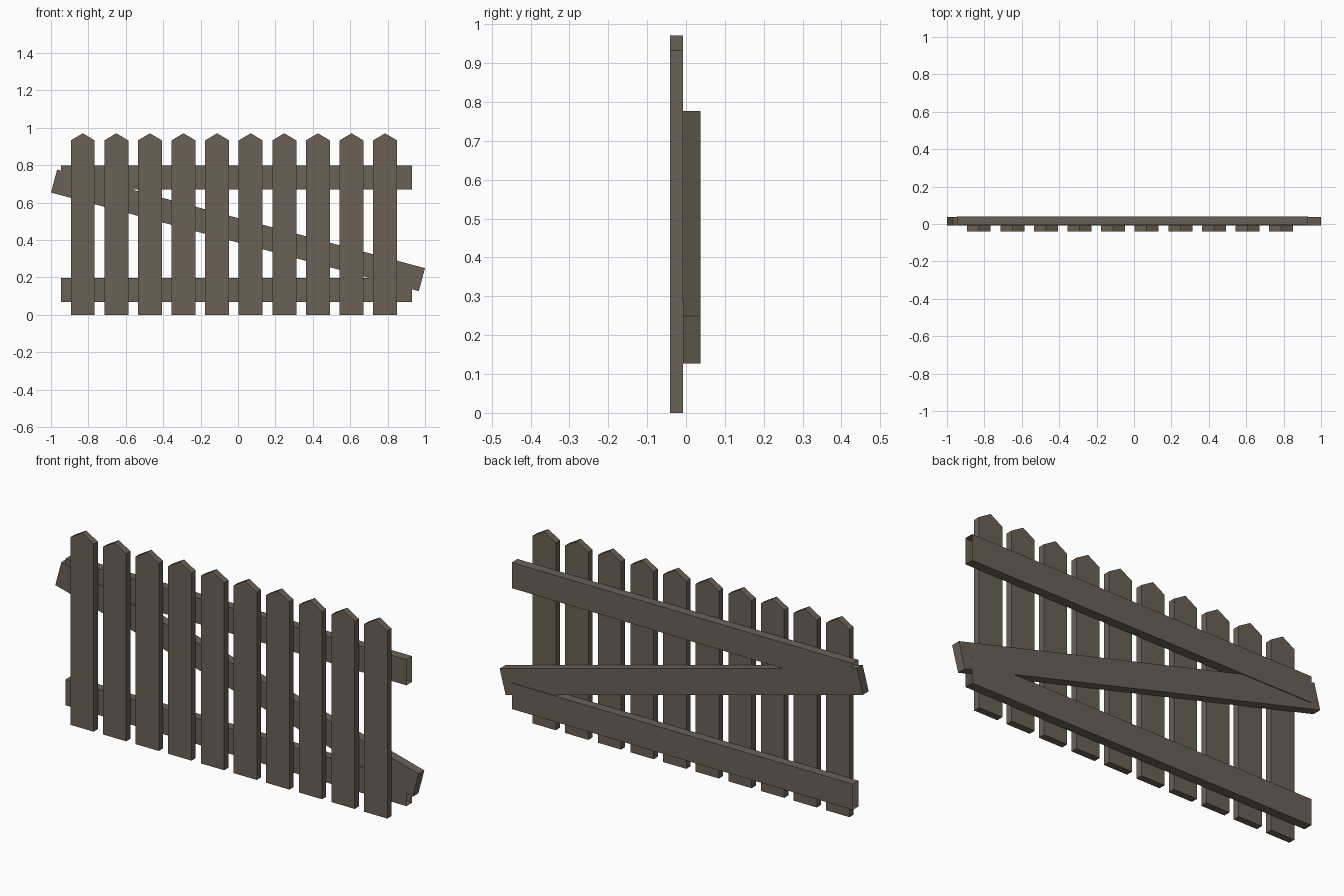
import bpy, bmesh, math
from mathutils import Matrix

if "Cube" in bpy.data.objects:
    bpy.data.objects.remove(bpy.data.objects["Cube"])

wood = bpy.data.materials.new("weathered_wood")
wood.diffuse_color = (0.147, 0.12, 0.09, 1)
wood.use_nodes = True
wood.node_tree.nodes["Principled BSDF"].inputs["Base Color"].default_value = wood.diffuse_color


def prism(name, profile, y0, y1, open_ends=False):
    """Extrude an xz profile from y0 to y1; optionally leave the x ends open."""
    bm = bmesh.new()
    face = bm.faces.new([bm.verts.new((x, y0, z)) for x, z in profile])
    ext = bmesh.ops.extrude_face_region(bm, geom=[face], use_keep_orig=True)
    verts = [v for v in ext["geom"] if isinstance(v, bmesh.types.BMVert)]
    bmesh.ops.translate(bm, verts=verts, vec=(0, y1 - y0, 0))
    bmesh.ops.recalc_face_normals(bm, faces=bm.faces)
    if open_ends:
        ends = [f for f in bm.faces if abs(f.normal.x) > 0.9]
        bmesh.ops.delete(bm, geom=ends, context='FACES_ONLY')
    mesh = bpy.data.meshes.new(name)
    bm.to_mesh(mesh)
    bm.free()
    mesh.materials.append(wood)
    ob = bpy.data.objects.new(name, mesh)
    bpy.context.collection.objects.link(ob)
    return ob


def rect(x0, x1, z0, z1):
    return [(x0, z0), (x1, z0), (x1, z1), (x0, z1)]


# Ten pointed pickets
W = 0.064
for i in range(10):
    picket = prism(f"picket_{i + 1}",
                   [(-W, 0), (W, 0), (W, 0.933), (0, 0.971), (-W, 0.933)],
                   -0.041, -0.008)
    picket.location.x = -0.83 + i * 0.1796

# Two horizontal rails, hollow at the ends
for name, z in (("lower_rail", 0.069), ("upper_rail", 0.67)):
    prism(name, rect(-0.947, 0.93, z, z + 0.128), -0.004, 0.041, open_ends=True)

# Diagonal brace
brace = prism("diagonal_brace", rect(-1.018, 1.018, -0.0635, 0.0635), -0.008, 0.037)
brace.data.transform(Matrix.Rotation(math.radians(15), 4, 'Y'))
brace.location.z = 0.452
